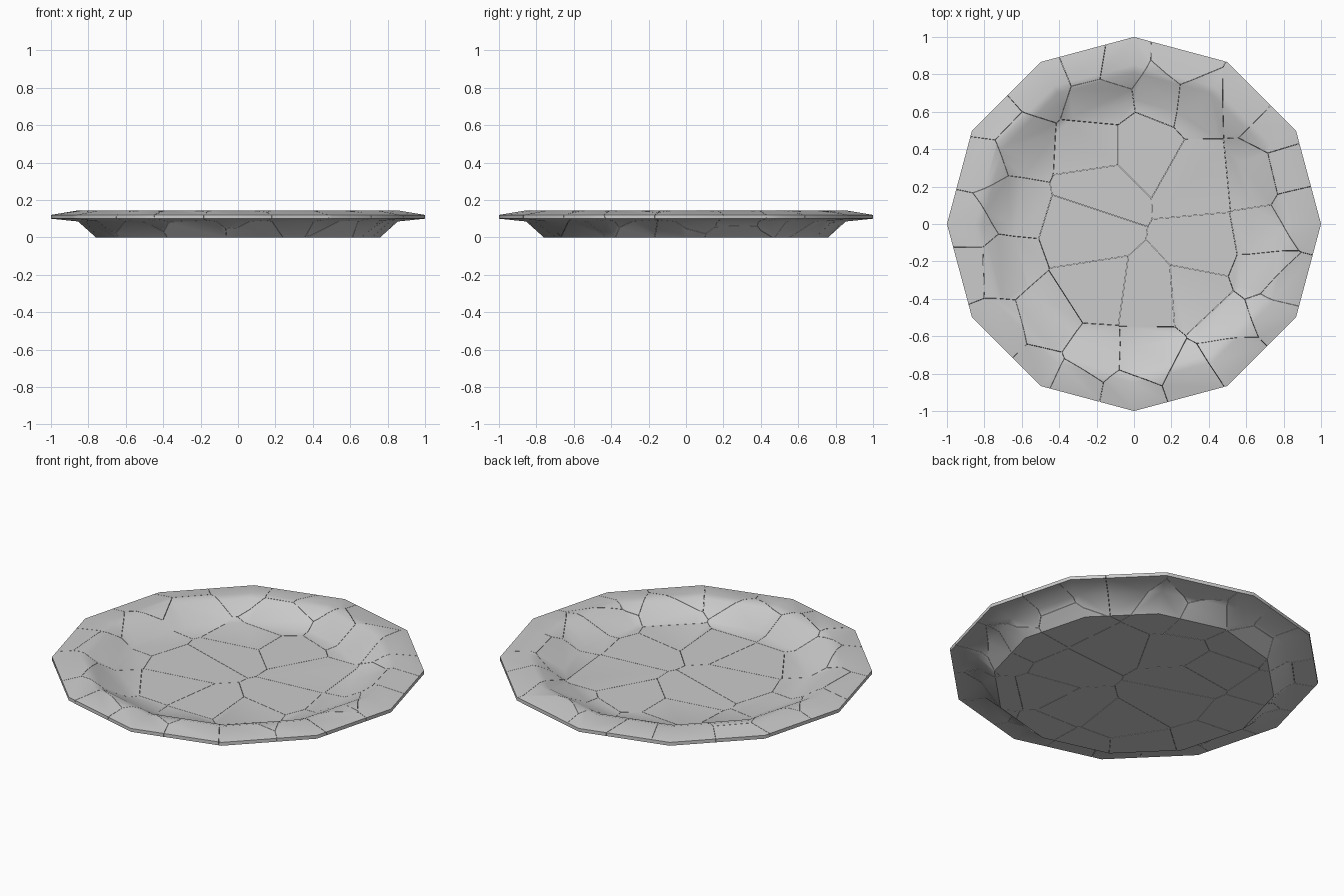
import bpy, bmesh, math, random
from mathutils import Vector

if "Cube" in bpy.data.objects:
    bpy.data.objects.remove(bpy.data.objects["Cube"])

random.seed(4)
SIDES = 12
GAP = 0.0008
# plate cross-section (radius, height), from underside centre to top floor edge
PROFILE = [(0.76, 0.0), (0.855, 0.085), (1.0, 0.10), (1.0, 0.12),
           (0.85, 0.145), (0.81, 0.135), (0.66, 0.06)]


def plate_bmesh():
    """Closed twelve-sided plate solid."""
    bm = bmesh.new()
    rings = []
    for r, z in PROFILE:
        rings.append([bm.verts.new((r * math.cos(2 * math.pi * i / SIDES),
                                    r * math.sin(2 * math.pi * i / SIDES), z))
                      for i in range(SIDES)])
    for a, b in zip(rings, rings[1:]):
        for i in range(SIDES):
            j = (i + 1) % SIDES
            bm.faces.new((a[i], a[j], b[j], b[i]))
    bm.faces.new(rings[0][::-1])
    bm.faces.new(rings[-1])
    bmesh.ops.recalc_face_normals(bm, faces=bm.faces)
    return bm


# shard centres: long floor shards, then small shards around wall and rim
seeds = [Vector((x, y, 0.05)) for x, y in [
    (-0.17, 0.2), (-0.2, 0.4), (0.03, 0.4), (0.35, 0.22), (0.38, -0.12),
    (0.33, -0.38), (0.08, -0.4), (-0.2, -0.36), (-0.25, -0.04)]]
for count, radius, z in ((13, 0.74, 0.06), (20, 0.91, 0.11)):
    for i in range(count):
        a = 2 * math.pi * (i + random.uniform(-0.35, 0.35)) / count
        r = radius + random.uniform(-0.05, 0.05)
        seeds.append(Vector((r * math.cos(a), r * math.sin(a),
                             z + random.uniform(-0.03, 0.03))))

# cut the plate into one closed shard per centre
for n, s in enumerate(seeds):
    bm = plate_bmesh()
    for t in sorted(seeds, key=lambda p: (p - s).length)[1:]:
        d = (t - s).normalized()
        res = bmesh.ops.bisect_plane(
            bm, geom=bm.verts[:] + bm.edges[:] + bm.faces[:], dist=1e-6,
            plane_co=(s + t) / 2 - d * GAP, plane_no=d, clear_outer=True)
        cut = [e for e in res['geom_cut'] if isinstance(e, bmesh.types.BMEdge)]
        if cut:
            bmesh.ops.holes_fill(bm, edges=cut, sides=0)
        if not bm.faces:
            break
    if bm.faces:
        bmesh.ops.recalc_face_normals(bm, faces=bm.faces)
        me = bpy.data.meshes.new("plate_shard")
        bm.to_mesh(me)
        me.shade_smooth()
        me.set_sharp_from_angle(angle=math.radians(40))
        ob = bpy.data.objects.new(f"plate_shard_{n + 1:02d}", me)
        bpy.context.collection.objects.link(ob)
    bm.free()
